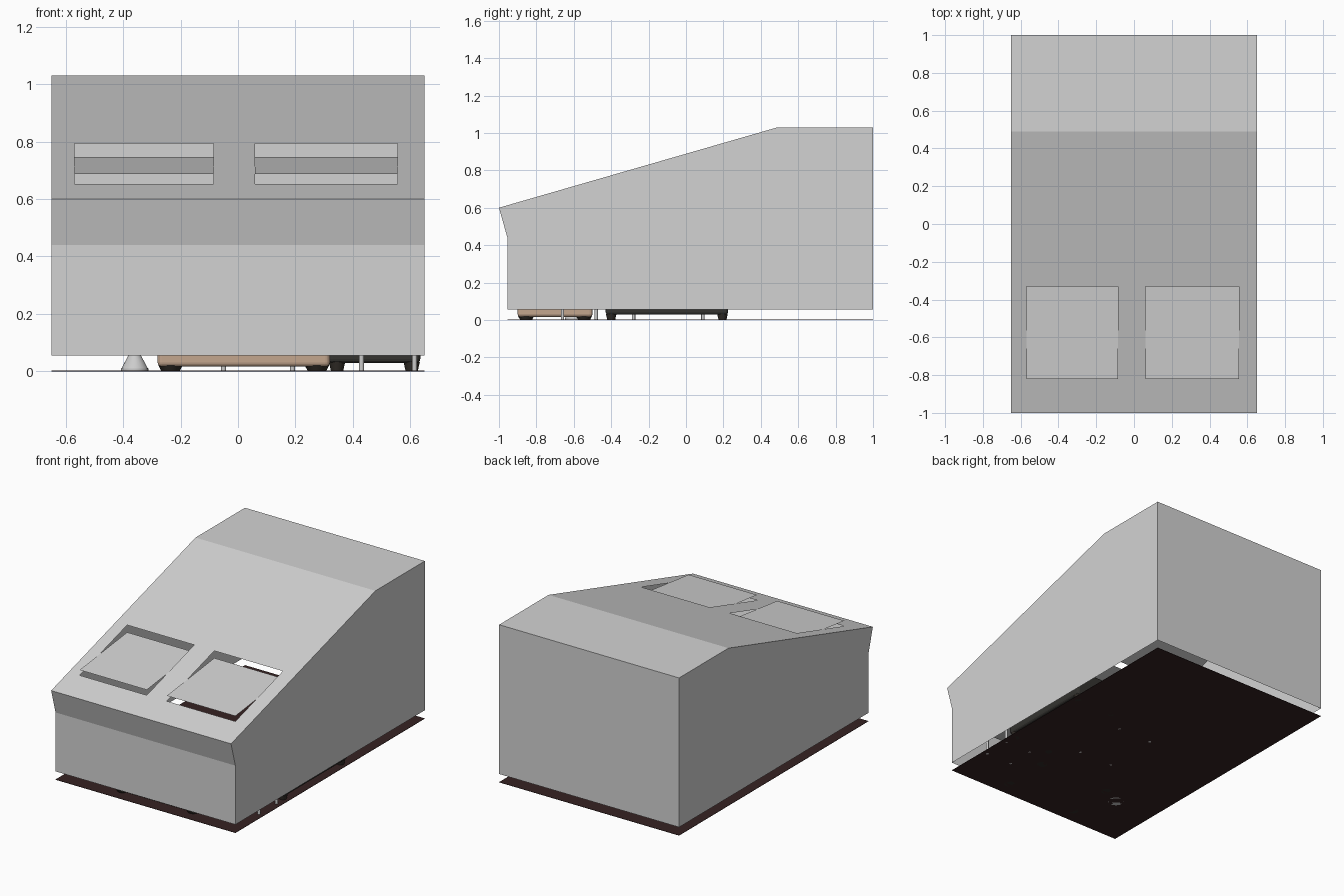
import bpy
import bmesh
import math
from mathutils import Matrix, Vector

cube = bpy.data.objects.get("Cube")
if cube:
    bpy.data.objects.remove(cube, do_unlink=True)


def material(name, rgb):
    m = bpy.data.materials.new(name)
    m.use_nodes = True
    m.diffuse_color = (*rgb, 1)
    m.node_tree.nodes["Principled BSDF"].inputs["Base Color"].default_value = (*rgb, 1)
    return m


WALL = material("wall grey", (0.65, 0.65, 0.65))
FLOOR = material("dark brown floor", (0.036, 0.016, 0.016))
BEIGE = material("beige upholstery", (0.55, 0.38, 0.27))
BLACK = material("black upholstery", (0.035, 0.034, 0.03))
FEET = material("dark feet", (0.03, 0.025, 0.02))
METAL = material("pale metal", (0.6, 0.6, 0.6))


def finish(name, bm, mat):
    mesh = bpy.data.meshes.new(name)
    bm.to_mesh(mesh)
    bm.free()
    mesh.materials.append(mat)
    obj = bpy.data.objects.new(name, mesh)
    bpy.context.collection.objects.link(obj)
    return obj


def box(name, x, y, z, mat, bevel=0):
    """Box from (min, max) ranges, with optional rounded edges."""
    bm = bmesh.new()
    size = [r[1] - r[0] for r in (x, y, z)]
    centre = Vector([sum(r) / 2 for r in (x, y, z)])
    bmesh.ops.create_cube(bm, size=1, matrix=Matrix.Translation(centre) @ Matrix.Diagonal((*size, 1)))
    if bevel:
        bmesh.ops.bevel(bm, geom=bm.edges[:], offset=bevel, segments=3, profile=0.5, affect='EDGES')
    return finish(name, bm, mat)


def cone(name, x, y, z, r_low, r_high, mat, sides=24):
    bm = bmesh.new()
    bmesh.ops.create_cone(bm, cap_ends=True, segments=sides, radius1=r_low, radius2=r_high,
                          depth=z[1] - z[0], matrix=Matrix.Translation((x, y, sum(z) / 2)))
    obj = finish(name, bm, mat)
    for p in obj.data.polygons:
        p.use_smooth = abs(p.normal.z) < 0.9
    return obj


# Open-bottomed building shell: side profile swept across x, skipping skylight holes
windows = [(-0.57, -0.085), (0.06, 0.555)]
low, high = -0.82, -0.33


def roof_z(y):
    return 0.6 + (y + 1) * 0.43 / 1.49


profile = [(-0.955, 0.055), (-0.955, 0.44), (-1, 0.6), (low, roof_z(low)),
           (high, roof_z(high)), (0.49, 1.03), (1, 1.03), (1, 0.055)]
xs = [-0.65] + [x for w in windows for x in w] + [0.65]
bm = bmesh.new()
rows = [[bm.verts.new((x, y, z)) for y, z in profile] for x in xs]
for i in range(len(xs) - 1):
    for j in range(len(profile) - 1):
        if j == 3 and i in (1, 3):
            continue
        bm.faces.new((rows[i][j], rows[i + 1][j], rows[i + 1][j + 1], rows[i][j + 1]))
bm.faces.new(rows[0])
bm.faces.new(rows[-1][::-1])
finish("building_shell", bm, WALL)

# Centre-pivoted skylight panels, tilted flatter than the roof
for side, (x0, x1) in zip(("right", "left"), windows):
    bm = bmesh.new()
    corners = [(x0, low, 0.687), (x1, low, 0.687), (x1, high, 0.746), (x0, high, 0.746)]
    bm.faces.new([bm.verts.new(c) for c in corners])
    finish("skylight_panel_" + side, bm, WALL)

# Floor sheet
box("floor", (-0.65, 0.65), (-0.955, 1), (0, 0.002), FLOOR)


def sofa(name, x, y, base, mat, back, foot):
    """Seat, back rest, two arms and four tapered feet; back is 'front' or 'side'."""
    box(name + "_base", x, y, (base, 0.13), mat, 0.015)
    if back == "front":
        box(name + "_back", x, (y[0], y[0] + 0.1), (0.1, 0.27), mat, 0.02)
        for n, a in (("right", x[0]), ("left", x[1] - 0.08)):
            box(name + "_arm_" + n, (a, a + 0.08), y, (0.1, 0.2), mat, 0.02)
    else:
        box(name + "_back", (x[1] - 0.09, x[1]), y, (0.1, 0.27), mat, 0.02)
        for n, a in (("front", y[0]), ("rear", y[1] - 0.08)):
            box(name + "_arm_" + n, x, (a, a + 0.08), (0.1, 0.2), mat, 0.02)
    for fx in (x[0] + foot, x[1] - foot):
        for fy in (y[0] + foot, y[1] - foot):
            cone(name + "_foot", fx, fy, (0, base + 0.005), foot * 0.7, foot * 0.95, FEET)


sofa("beige_sofa", (-0.28, 0.32), (-0.9, -0.5), 0.016, BEIGE, "front", 0.045)
sofa("black_sofa", (0.315, 0.635), (-0.43, 0.225), 0.028, BLACK, "side", 0.03)


def table(name, x, y, height):
    box(name + "_top", (x[0] - 0.02, x[1] + 0.02), (y[0] - 0.02, y[1] + 0.02),
        (height, height + 0.015), METAL)
    for lx in x:
        for ly in y:
            cone(name + "_leg", lx, ly, (0, height), 0.009, 0.009, METAL, 12)


table("side_table", (0.43, 0.615), (-0.66, -0.48), 0.15)
table("coffee_table", (-0.05, 0.19), (-0.28, 0.09), 0.12)

# Floor lamp with a flared foot
lx, ly = -0.36, -0.6
cone("lamp_foot_rim", lx, ly, (0, 0.01), 0.048, 0.048, METAL)
cone("lamp_foot_flare", lx, ly, (0.01, 0.055), 0.046, 0.022, METAL)
cone("lamp_stem", lx, ly, (0.055, 0.32), 0.012, 0.012, METAL, 12)
cone("lamp_shade", lx, ly, (0.32, 0.42), 0.07, 0.045, METAL)
